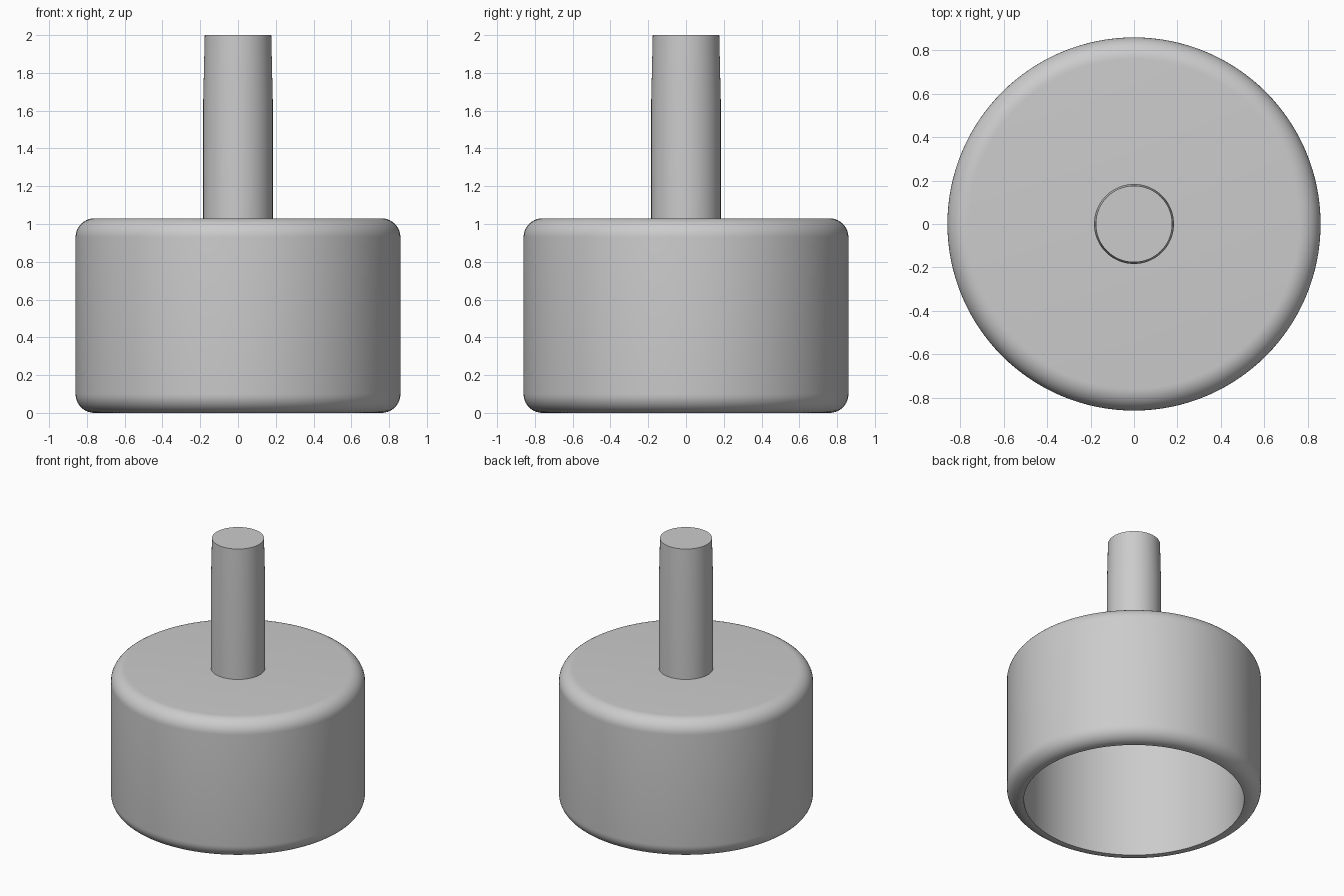
import bpy, bmesh
from math import sin, cos, pi, radians

cube = bpy.data.objects.get("Cube")
if cube:
    bpy.data.objects.remove(cube, do_unlink=True)

grey = bpy.data.materials.new("plain grey")
grey.use_nodes = True
colour = (0.6, 0.6, 0.6, 1)
grey.diffuse_color = colour
grey.node_tree.nodes["Principled BSDF"].inputs["Base Color"].default_value = colour


def arc(cx, cz, r, start, end, steps=10):
    """Points of a rounded corner in the radius-height plane."""
    angles = [radians(start + (end - start) * i / steps) for i in range(steps + 1)]
    return [(cx + r * cos(a), cz + r * sin(a)) for a in angles]


def lathe(name, profile, sides=128):
    """Turn a radius-height profile around the z axis."""
    bm = bmesh.new()
    verts = [bm.verts.new((r, 0, z)) for r, z in profile]
    edges = [bm.edges.new(pair) for pair in zip(verts, verts[1:])]
    bmesh.ops.spin(bm, geom=verts + edges, cent=(0, 0, 0), axis=(0, 0, 1),
                   angle=2 * pi, steps=sides, use_merge=True)
    bmesh.ops.remove_doubles(bm, verts=bm.verts, dist=0.0002)
    bmesh.ops.recalc_face_normals(bm, faces=bm.faces)
    mesh = bpy.data.meshes.new(name)
    bm.to_mesh(mesh)
    bm.free()
    mesh.materials.append(grey)
    obj = bpy.data.objects.new(name, mesh)
    bpy.context.collection.objects.link(obj)
    bpy.ops.object.select_all(action="DESELECT")
    obj.select_set(True)
    bpy.context.view_layer.objects.active = obj
    bpy.ops.object.shade_smooth_by_angle(angle=radians(30))
    return obj


radius, top, bore, fillet = 0.86, 1.03, 0.745, 0.1
ceiling = top - (radius - bore)

# Hollow cup, open below, with rounded outer rims
cup = [(0, ceiling), (bore, ceiling), (bore, 0)]
cup += arc(radius - fillet, fillet, fillet, -90, 0)
cup += arc(radius - fillet, top - fillet, fillet, 0, 90)
cup += [(0, top)]
lathe("hollow_cup", cup)

# Upright stem with a slightly tapered end
lathe("stem", [(0, top - 0.02), (0.184, top - 0.02), (0.184, 1.66), (0.176, 2), (0, 2)])
